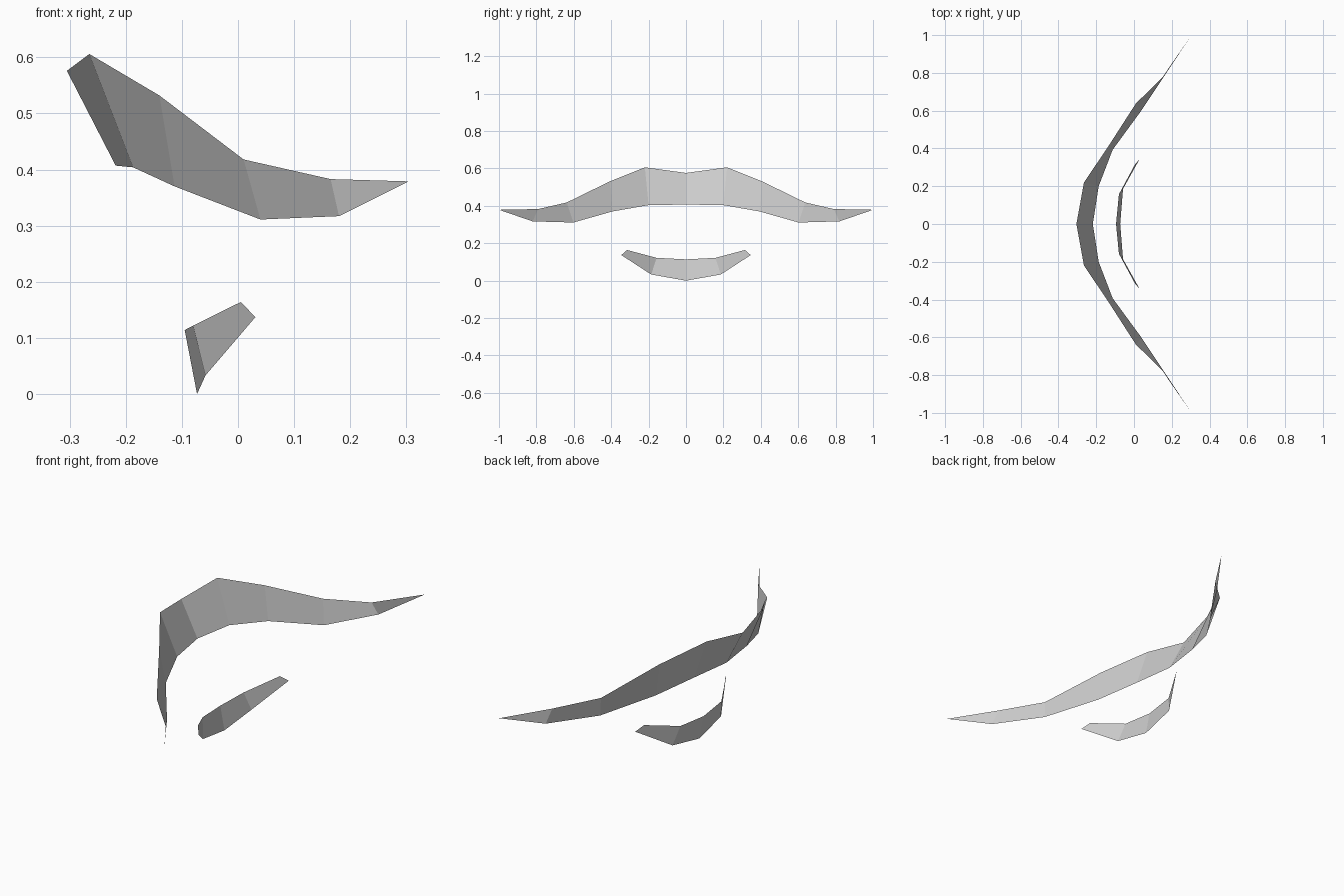
import bpy

if "Cube" in bpy.data.objects:
    bpy.data.objects.remove(bpy.data.objects["Cube"])


def hair_strip(name, upper, lower, tip=None):
    """Thin faceted sheet between two edge lines, mirrored across y = 0."""
    verts = upper + lower + ([tip] if tip else [])
    n = len(upper)
    faces = [(i, i + 1, n + i + 1, n + i) for i in range(n - 1)]
    if tip:
        faces.append((n - 1, 2 * n, 2 * n - 1))
    faces = [f[::-1] for f in faces]
    mesh = bpy.data.meshes.new(name)
    mesh.from_pydata(verts, [], faces)
    obj = bpy.data.objects.new(name, mesh)
    bpy.context.collection.objects.link(obj)
    mirror = obj.modifiers.new("Mirror", 'MIRROR')
    mirror.use_axis = (False, True, False)
    mirror.use_clip = True
    return obj


# Curved moustache with pointed ends
hair_strip(
    "moustache",
    upper=[(-0.305, 0, 0.576), (-0.265, 0.22, 0.606), (-0.14, 0.405, 0.532),
           (0.01, 0.638, 0.418), (0.165, 0.79, 0.383)],
    lower=[(-0.218, 0, 0.407), (-0.187, 0.2, 0.404), (-0.113, 0.393, 0.37),
           (0.04, 0.602, 0.311), (0.18, 0.82, 0.317)],
    tip=(0.304, 1.0, 0.379),
)

# Small beard below the lip
hair_strip(
    "chin_beard",
    upper=[(-0.095, 0, 0.114), (-0.08, 0.157, 0.122), (0.005, 0.315, 0.164)],
    lower=[(-0.073, 0, 0.0), (-0.058, 0.186, 0.033), (0.031, 0.346, 0.137)],
)
